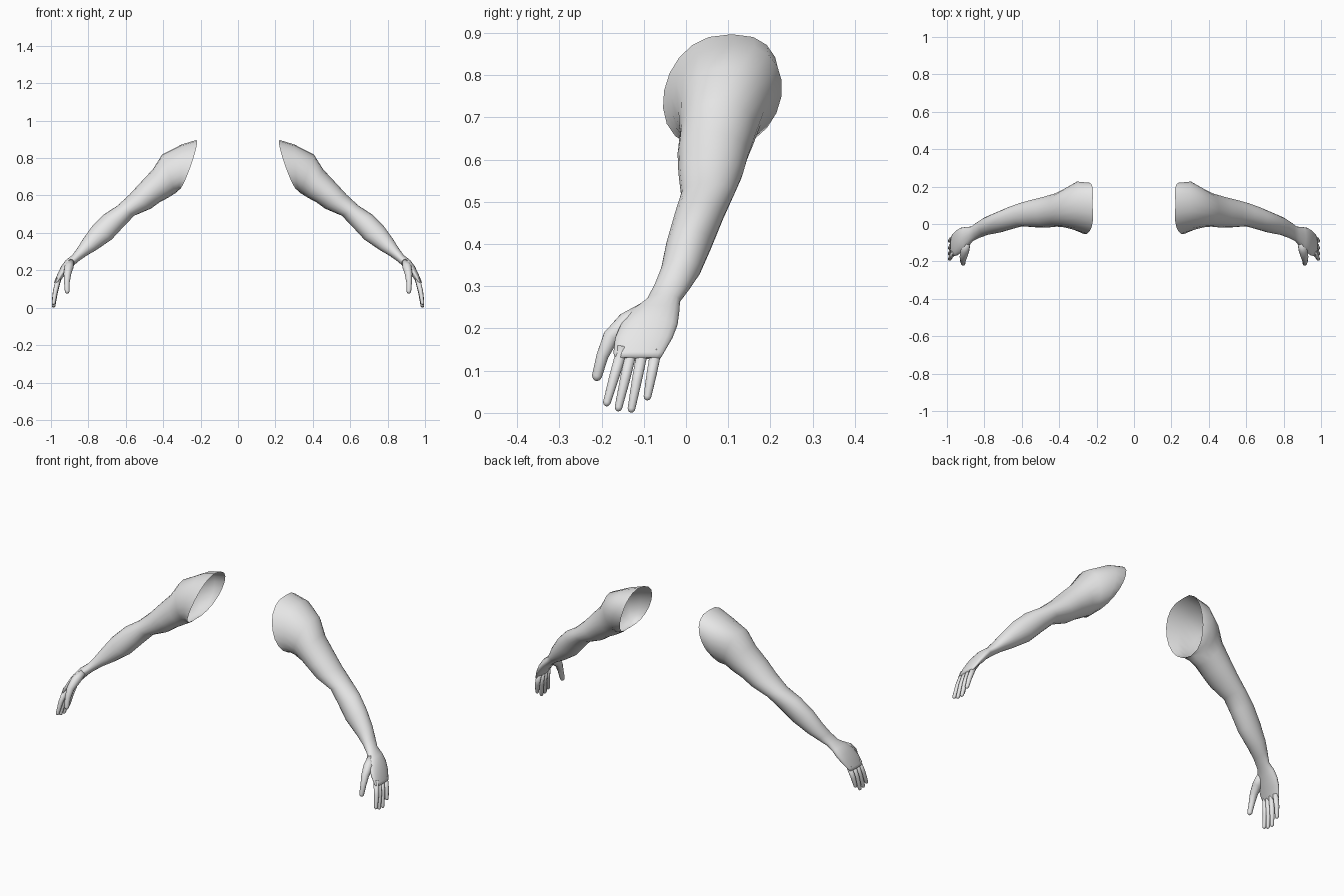
import bpy, bmesh, math
from mathutils import Vector

if "Cube" in bpy.data.objects:
    bpy.data.objects.remove(bpy.data.objects["Cube"])

skin = bpy.data.materials.new("plain_grey")
skin.diffuse_color = (0.8, 0.8, 0.8, 1)
skin.use_nodes = True
skin.node_tree.nodes["Principled BSDF"].inputs["Base Color"].default_value = skin.diffuse_color


def loft(name, rings, cap_start, cap_end):
    """Skin a list of point rings, then mirror to the other side."""
    bm = bmesh.new()
    vr = [[bm.verts.new(p) for p in r] for r in rings]
    n = len(vr[0])
    for a, b in zip(vr, vr[1:]):
        for i in range(n):
            j = (i + 1) % n
            bm.faces.new((a[i], a[j], b[j], b[i]))
    if cap_start:
        bm.faces.new(vr[0][::-1])
    if cap_end:
        bm.faces.new(vr[-1])
    bmesh.ops.recalc_face_normals(bm, faces=bm.faces)
    # the open sleeve must face outward: compare with its own ring centre
    f = bm.faces[0]
    f.normal_update()
    centre = sum((v.co for v in vr[0] + vr[1]), Vector()) / (2 * n)
    if f.normal.dot(f.calc_center_median() - centre) < 0:
        bmesh.ops.reverse_faces(bm, faces=bm.faces)
    for f in bm.faces:
        f.smooth = True
    me = bpy.data.meshes.new(name)
    bm.to_mesh(me)
    bm.free()
    me.materials.append(skin)
    ob = bpy.data.objects.new(name, me)
    bpy.context.collection.objects.link(ob)
    ob.modifiers.new("other_side", 'MIRROR').use_mirror_merge = False
    return ob


def arm_ring(xt, zt, xb, zb, y0, y1, shift=0, bow=0, power=1.0, n=20):
    """Oval between an upper and a lower point, spanning y0 to y1."""
    pts = []
    for i in range(n):
        t = 2 * math.pi * i / n
        c, s = math.cos(t), math.sin(t)
        cy = math.copysign(abs(c) ** power, c)
        pts.append(((xt + xb) / 2 + (xt - xb) / 2 * s - bow * abs(c),
                    (y0 + y1) / 2 + (y1 - y0) / 2 * cy + shift * s,
                    (zt + zb) / 2 + (zt - zb) / 2 * s))
    return pts


# Arm from the open shoulder to the knuckles
ARM = [
    (.222, .897, .315, .63, -.052, .218, .025, .018, .8),
    (.30, .873, .322, .625, -.035, .226, .02, .005, .85),
    (.405, .82, .335, .612, -.018, .185, .01, 0, .9),
    (.455, .74, .37, .59, -.014, .166),
    (.525, .665, .42, .563, -.02, .148),
    (.58, .605, .465, .53, -.018, .135),
    (.645, .545, .555, .492, -.012, .114),
    (.715, .50, .61, .435, -.028, .09),
    (.78, .435, .675, .365, -.047, .062),
    (.83, .365, .755, .31, -.06, .035),
    (.858, .32, .81, .278, -.076, .01),
    (.885, .282, .85, .25, -.094, -.014),
    (.92, .255, .883, .222, -.132, -.016),
    (.945, .222, .905, .195, -.155, -.02),
    (.963, .185, .93, .17, -.168, -.032),
    (.98, .145, .953, .138, -.172, -.053),
    (.983, .132, .962, .127, -.168, -.06),
]
loft("arm", [arm_ring(*r) for r in ARM], False, True)


def digit(name, path):
    """Rounded finger along points (x, y, z, radius)."""
    pts = [Vector(p[:3]) for p in path]
    rad = [p[3] for p in path]
    d = (pts[-1] - pts[-2]).normalized()
    tip, r = pts[-1], rad[-1]
    pts[-1] = tip - d * r
    for f, k in ((.4, .88), (.8, .6), (1, .2)):
        pts.append(tip - d * r * (1 - f))
        rad.append(r * k)
    rings = []
    for i, p in enumerate(pts):
        d = (pts[min(i + 1, len(pts) - 1)] - pts[max(i - 1, 0)]).normalized()
        u = Vector((1, 0, 0))
        u = (u - d * u.dot(d)).normalized()
        v = d.cross(u)
        rings.append([p + (u * math.cos(a) + v * math.sin(a)) * rad[i]
                      for a in [2 * math.pi * k / 10 for k in range(10)]])
    loft(name, rings, True, True)


# Four fingers: base y, z and tip y, z
for name, yb, zb, yt, zt in (("index_finger", -.150, .155, -.190, .016),
                             ("middle_finger", -.127, .155, -.162, .004),
                             ("ring_finger", -.102, .152, -.131, .001),
                             ("little_finger", -.071, .148, -.093, .030)):
    ym, zm = yb + (yt - yb) * .5, zb + (zt - zb) * .5
    digit(name, [(.960, yb, zb, .014), (.977, ym, zm, .0125),
                 (.987, yt, zt, .0095)])

# Thumb
digit("thumb", [(.892, -.098, .245, .018), (.905, -.140, .215, .025),
                (.912, -.178, .180, .020), (.915, -.198, .135, .015),
                (.913, -.214, .076, .0125)])
